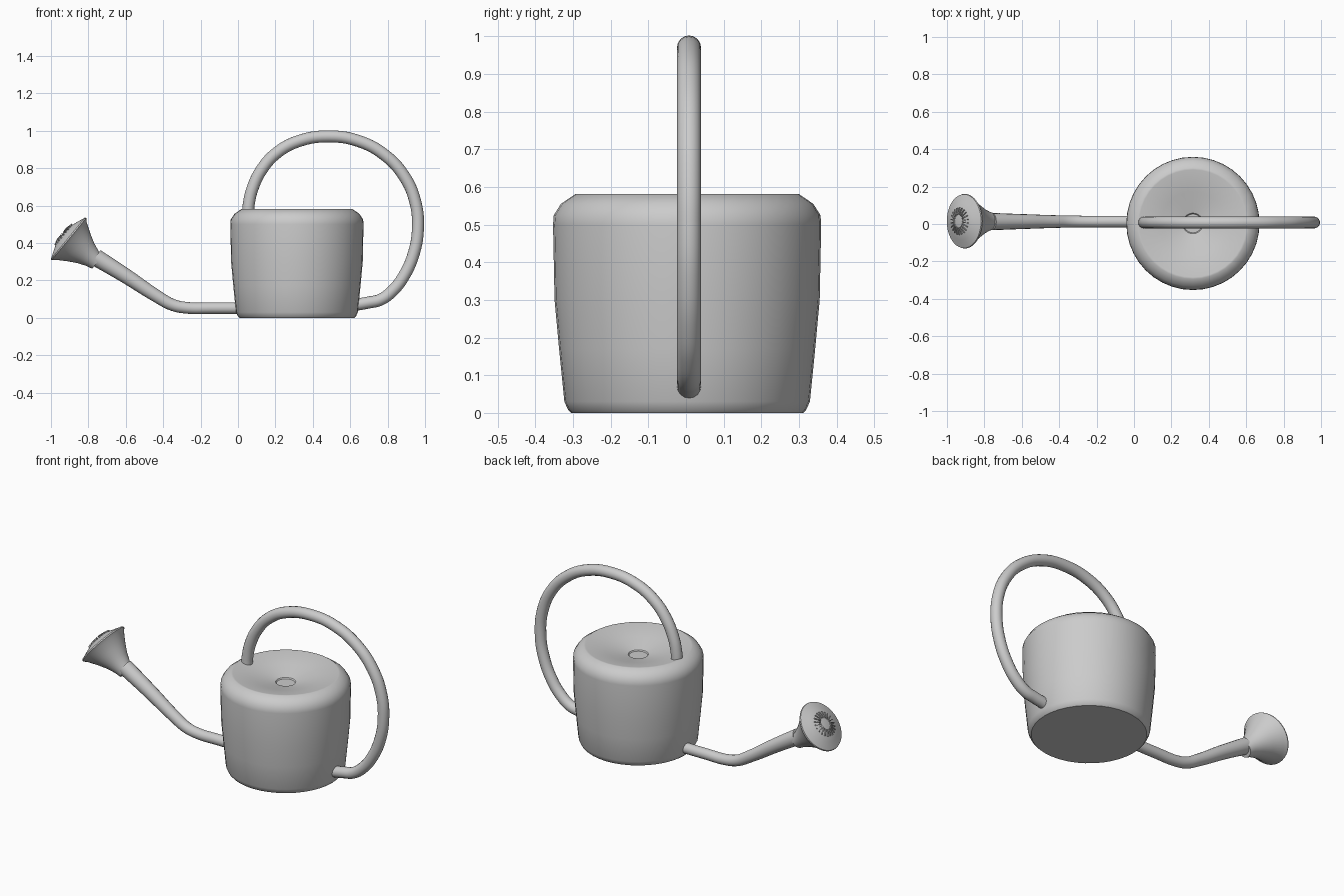
import bpy, bmesh, math
from mathutils import Vector, Matrix

if "Cube" in bpy.data.objects:
    bpy.data.objects.remove(bpy.data.objects["Cube"])


def finish(obj, angle=35):
    bpy.ops.object.select_all(action='DESELECT')
    obj.select_set(True)
    bpy.context.view_layer.objects.active = obj
    if obj.type == 'CURVE':
        bpy.ops.object.convert(target='MESH')
    bpy.ops.object.shade_smooth_by_angle(angle=math.radians(angle))


def lathe(name, profile, segments, matrix, angle=35):
    """Spin (radius, height) points; zero radius makes a pole."""
    bm = bmesh.new()
    verts = [bm.verts.new((r, 0, z)) for r, z in profile]
    edges = [bm.edges.new(pair) for pair in zip(verts, verts[1:])]
    bmesh.ops.spin(bm, geom=verts + edges, cent=(0, 0, 0), axis=(0, 0, 1),
                   angle=math.tau, steps=segments, use_duplicate=False)
    bmesh.ops.remove_doubles(bm, verts=bm.verts, dist=1e-5)
    bmesh.ops.recalc_face_normals(bm, faces=bm.faces)
    mesh = bpy.data.meshes.new(name)
    bm.to_mesh(mesh)
    bm.free()
    obj = bpy.data.objects.new(name, mesh)
    obj.matrix_world = matrix
    bpy.context.collection.objects.link(obj)
    finish(obj, angle)
    return obj


def tube(name, points, y):
    """Round tube through (x, z, radius) points in a plane of constant y."""
    curve = bpy.data.curves.new(name, 'CURVE')
    curve.dimensions = '3D'
    curve.bevel_depth = 1.0
    curve.bevel_resolution = 6
    curve.resolution_u = 5
    curve.use_fill_caps = True
    spline = curve.splines.new('BEZIER')
    spline.bezier_points.add(len(points) - 1)
    for p, (x, z, r) in zip(spline.bezier_points, points):
        p.co = (x, y, z)
        p.radius = r
        p.handle_left_type = p.handle_right_type = 'AUTO'
    obj = bpy.data.objects.new(name, curve)
    bpy.context.collection.objects.link(obj)
    finish(obj)


# Can body with tapered wall, rounded shoulder and dished lid
lathe("can_body",
      [(0, 0), (0.308, 0), (0.316, 0.008), (0.326, 0.03), (0.340, 0.17),
       (0.352, 0.30), (0.356, 0.50), (0.354, 0.525), (0.335, 0.555),
       (0.297, 0.581), (0.287, 0.581), (0.17, 0.553), (0.055, 0.526),
       (0.05, 0.520), (0, 0.520)],
      40, Matrix.Translation((0.315, 0.003, 0)))

# Loop handle from lid, over the back, to the lower wall
R = 0.032
tube("handle", [(x, z, R) for x, z in [
    (0.053, 0.555), (0.058, 0.61), (0.077, 0.69), (0.125, 0.79),
    (0.205, 0.88), (0.325, 0.945), (0.485, 0.97), (0.645, 0.945),
    (0.785, 0.87), (0.89, 0.755), (0.948, 0.62), (0.962, 0.48),
    (0.94, 0.345), (0.885, 0.22), (0.825, 0.143), (0.76, 0.096),
    (0.70, 0.082), (0.62, 0.068)]], 0.008)

# Spout
tube("spout", [(0.02, 0.052, 0.031), (-0.15, 0.052, 0.031),
               (-0.27, 0.053, 0.031), (-0.35, 0.069, 0.032),
               (-0.43, 0.113, 0.034), (-0.60, 0.224, 0.040),
               (-0.76, 0.323, 0.046)], 0.013)

# Flared rose head
normal = Vector((-0.773, 0, 0.636))
frame = (Matrix.Translation((-0.907, 0.015, 0.423))
         @ normal.to_track_quat('Z', 'Y').to_matrix().to_4x4())
lathe("rose_head",
      [(0, -0.20), (0.043, -0.20), (0.052, -0.165), (0.070, -0.12),
       (0.098, -0.07), (0.130, -0.02), (0.146, -0.004), (0.144, 0.003),
       (0.10, 0.020), (0.055, 0.036), (0, 0.040)],
      40, frame)

# Ring of small radial ribs on the rose face
bm = bmesh.new()
for i in range(22):
    place = (Matrix.Rotation(math.tau * i / 22, 4, 'Z')
             @ Matrix.Translation((0.054, 0, 0.036))
             @ Matrix.Rotation(math.radians(14), 4, 'Y')
             @ Matrix.Diagonal((0.038, 0.005, 0.012, 1)))
    bmesh.ops.create_cube(bm, size=1, matrix=place)
mesh = bpy.data.meshes.new("rose_ribs")
bm.to_mesh(mesh)
bm.free()
ribs = bpy.data.objects.new("rose_ribs", mesh)
ribs.matrix_world = frame
bpy.context.collection.objects.link(ribs)
